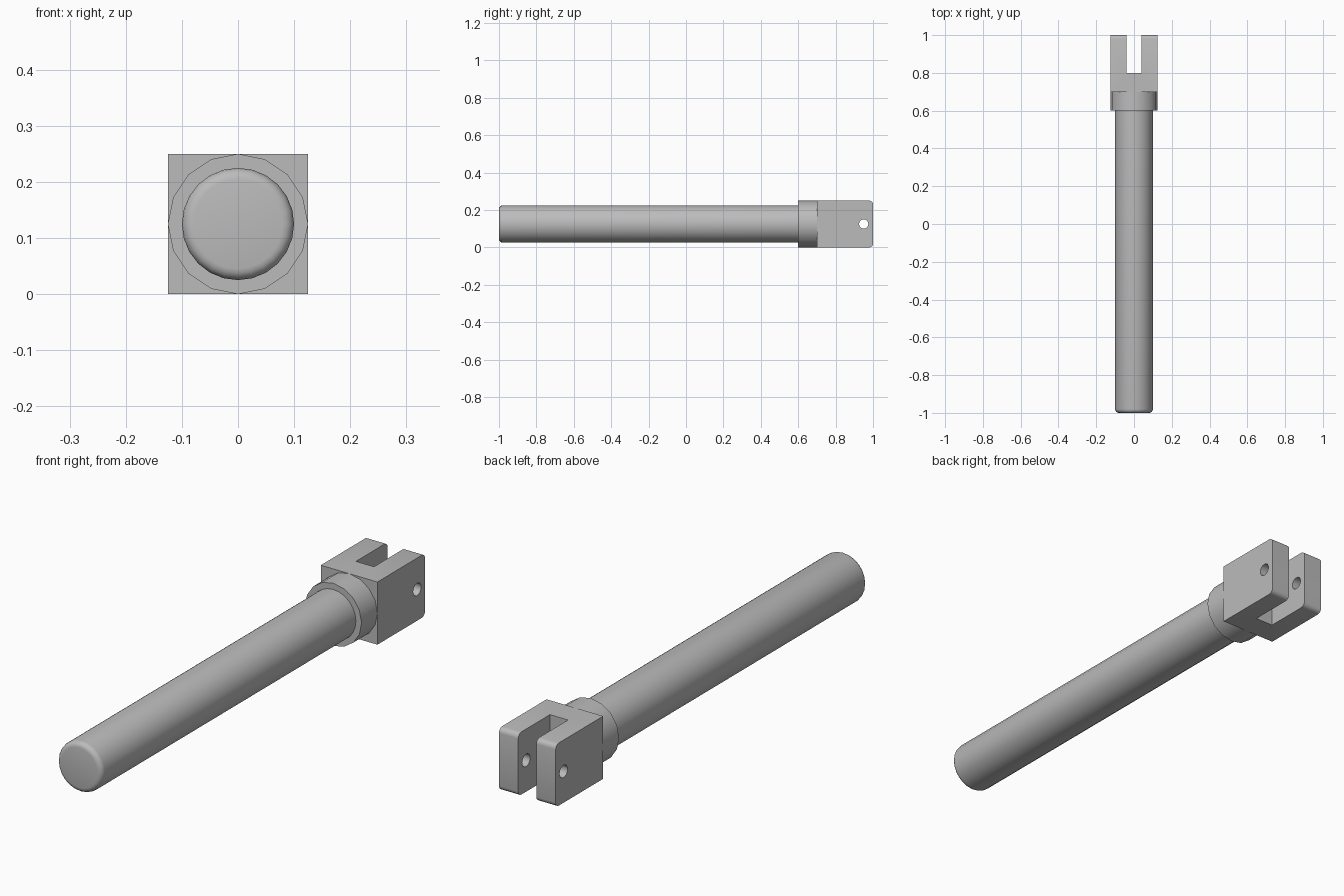
import bpy, bmesh, math
from mathutils import Matrix, Vector

cube = bpy.data.objects.get("Cube")
if cube:
    bpy.data.objects.remove(cube, do_unlink=True)

AXIS_Z = 0.125  # height of the rod's centre line

steel = bpy.data.materials.new("grey steel")
steel.use_nodes = True
GREY = (0.5, 0.5, 0.5, 1)
steel.diffuse_color = GREY
steel.node_tree.nodes["Principled BSDF"].inputs["Base Color"].default_value = GREY


def finish(name, bm):
    bmesh.ops.recalc_face_normals(bm, faces=bm.faces)
    mesh = bpy.data.meshes.new(name)
    bm.to_mesh(mesh)
    bm.free()
    mesh.materials.append(steel)
    ob = bpy.data.objects.new(name, mesh)
    bpy.context.collection.objects.link(ob)
    return ob


def activate(ob):
    bpy.ops.object.select_all(action="DESELECT")
    ob.select_set(True)
    bpy.context.view_layer.objects.active = ob


def smooth(ob):
    activate(ob)
    bpy.ops.object.shade_smooth_by_angle(angle=math.radians(35))


def cylinder(name, axis, centre, radius, length, sides, fillet=0):
    """Cylinder along X or Y; fillet rounds the rim at the front end."""
    bm = bmesh.new()
    bmesh.ops.create_cone(bm, cap_ends=True, segments=sides, radius1=radius,
                          radius2=radius, depth=length)
    if fillet:
        rim = [e for e in bm.edges if all(v.co.z > 0 for v in e.verts)]
        bmesh.ops.bevel(bm, geom=rim, offset=fillet, segments=4, profile=0.5,
                        affect="EDGES")
    turn = Matrix.Rotation(math.pi / 2, 4, "X" if axis == "Y" else "Y")
    bm.transform(Matrix.Translation(centre) @ turn)
    return finish(name, bm)


def block(name, centre, size, fillet=0):
    """Box; fillet rounds the two back edges that run across X."""
    bm = bmesh.new()
    bmesh.ops.create_cube(bm, size=1, matrix=Matrix.Diagonal((*size, 1)))
    if fillet:
        back = [e for e in bm.edges if all(v.co.y > 0 for v in e.verts)
                and abs((e.verts[0].co - e.verts[1].co).x) > 0.01]
        bmesh.ops.bevel(bm, geom=back, offset=fillet, segments=4, profile=0.5,
                        affect="EDGES")
    bm.transform(Matrix.Translation(Vector(centre)))
    return finish(name, bm)


# Rod with a rounded front end, and the collar behind it
smooth(cylinder("rod", "Y", (0, -0.19, AXIS_Z), 0.1, 1.62, 24, fillet=0.02))
smooth(cylinder("collar", "Y", (0, 0.65, AXIS_Z), 0.125, 0.1, 16))

# Clevis fork, with its slot and pin hole cut out
fork = block("fork", (0, 0.85, AXIS_Z), (0.25, 0.3, 0.25), fillet=0.02)
cutters = [
    block("slot_cutter", (0, 0.95, AXIS_Z), (0.08, 0.3, 0.4)),
    cylinder("pin_hole_cutter", "X", (0, 0.95, AXIS_Z), 0.025, 0.4, 16),
]
activate(fork)
for cutter in cutters:
    cutter.hide_render = True
    mod = fork.modifiers.new(cutter.name, "BOOLEAN")
    mod.operation = "DIFFERENCE"
    mod.solver = "EXACT"
    mod.object = cutter
    bpy.ops.object.modifier_apply(modifier=mod.name)
    bpy.data.objects.remove(cutter, do_unlink=True)
smooth(fork)
